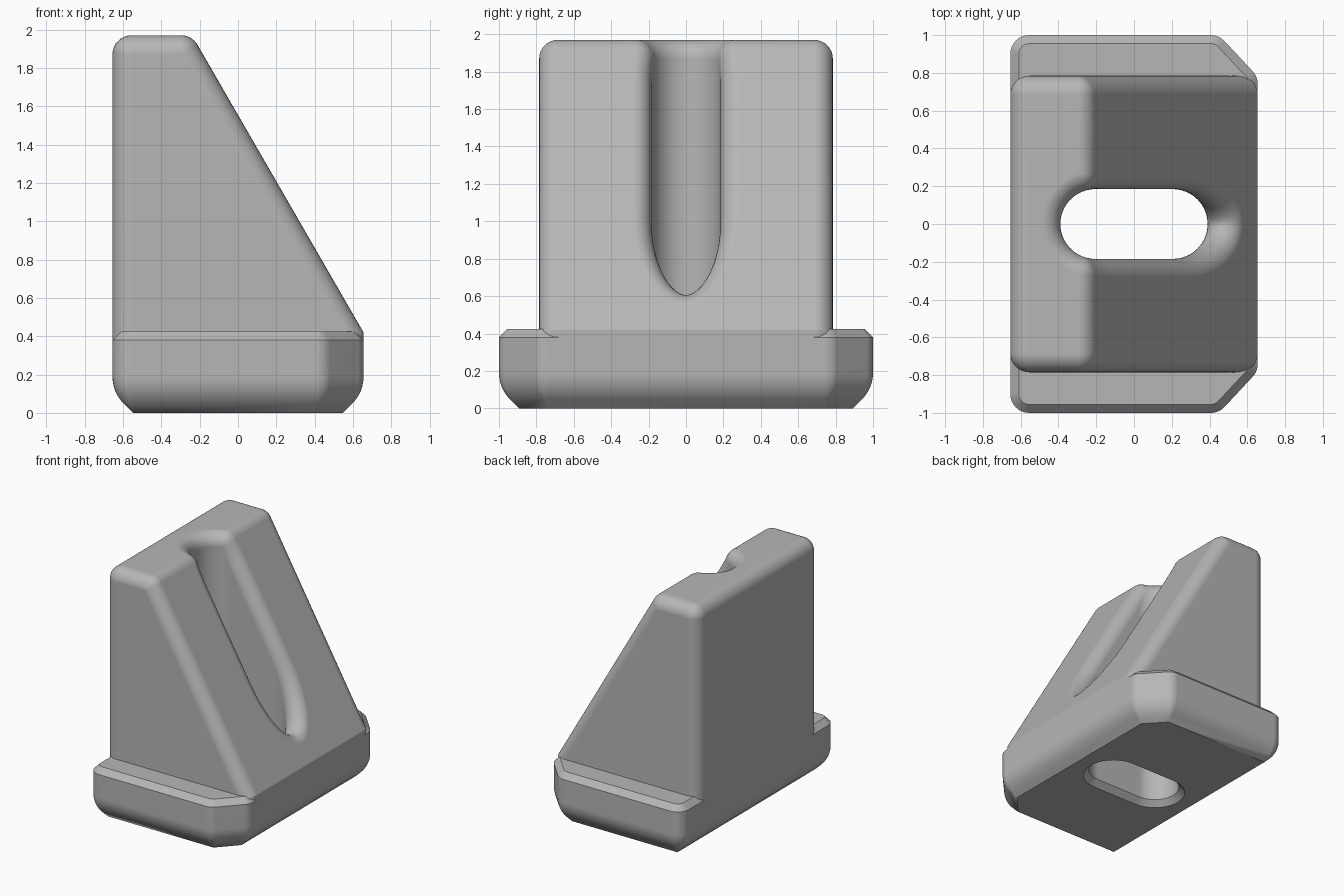
import bpy, bmesh
from math import sin, cos, tan, pi, radians, acos, atan2
from mathutils import Vector

cube = bpy.data.objects.get("Cube")
if cube:
    bpy.data.objects.remove(cube, do_unlink=True)

# Main sizes
HALF_X, WALL_Y, TOP_Z, KNEE_Z = 0.655, 0.785, 1.97, 0.42
SLOPE = radians(60)
R = 0.1                      # edge rounding
SLOT_R, SLOT_X = 0.185, 0.205
TOP_X = HALF_X - (TOP_Z - KNEE_Z) / tan(SLOPE)

grey = bpy.data.materials.new("Plain Grey")
grey.use_nodes = True
colour = (0.47, 0.47, 0.47, 1)
grey.diffuse_color = colour
grey.node_tree.nodes["Principled BSDF"].inputs["Base Color"].default_value = colour


def make_object(name, bm):
    bmesh.ops.remove_doubles(bm, verts=bm.verts, dist=0.0001)
    bmesh.ops.recalc_face_normals(bm, faces=bm.faces)
    mesh = bpy.data.meshes.new(name)
    bm.to_mesh(mesh)
    bm.free()
    mesh.materials.append(grey)
    obj = bpy.data.objects.new(name, mesh)
    bpy.context.collection.objects.link(obj)
    return obj


def outline(corners, inset, segs=8):
    """Counter-clockwise (x, y, radius) polygon, moved inward, corners rounded."""
    pts = []
    n = len(corners)
    for i in range(n):
        a, p, b = (Vector(corners[(i + k) % n][:2]) for k in (-1, 0, 1))
        d1, d2 = (p - a).normalized(), (b - p).normalized()
        n1, n2 = Vector((-d1.y, d1.x)), Vector((-d2.y, d2.x))
        bisect = (n1 + n2) / (1 + n1.dot(n2))
        r = max(corners[i][2] - inset, 0)
        centre = p + bisect * (inset + r)
        start = atan2(-n1.y, -n1.x)
        turn = acos(max(-1, min(1, n1.dot(n2))))
        for k in range(segs + 1):
            t = start + turn * k / segs
            pts.append(centre + r * Vector((cos(t), sin(t))))
    return pts


def loft(name, corners, levels, place):
    """Stack inset outlines at the given (level, inset) pairs."""
    bm = bmesh.new()
    rings = [[bm.verts.new(place(p, lv)) for p in outline(corners, d)] for lv, d in levels]
    n = len(rings[0])
    for lo, hi in zip(rings, rings[1:]):
        for i in range(n):
            j = (i + 1) % n
            bm.faces.new((lo[i], lo[j], hi[j], hi[i]))
    bm.faces.new(rings[0])
    bm.faces.new(rings[-1])
    return make_object(name, bm)


# Base foot: clipped corners, rounded underside, chamfered top rim
plan = [(-HALF_X, -1, R), (0.45, -1, R), (HALF_X, -0.78, R),
        (HALF_X, 0.78, R), (0.45, 1, R), (-HALF_X, 1, R)]
levels = [(0, 0.107)]
for k in range(6, -1, -1):
    t = radians(45) * k / 6
    levels.append((0.19 - 0.2 * sin(t), 0.2 * (1 - cos(t))))
levels += [(0.38, 0), (0.425, 0.045)]
block = loft("wedge_block", plan, levels, lambda p, z: (p.x, p.y, z))

# Sloped upright: rounded side profile with rounded flanks
profile = [(-HALF_X, 0.2, R), (HALF_X, 0.2, R), (HALF_X, KNEE_Z, 0),
           (TOP_X, TOP_Z, R), (-HALF_X, TOP_Z, R)]
half = [(WALL_Y - R * (1 - sin(t)), R * (1 - cos(t)))
        for t in (pi / 2 * k / 8 for k in range(9))]
flank = [(-y, d) for y, d in half[::-1]]
flank = [(-WALL_Y + R * (1 - cos(t)), R * (1 - sin(t)))
         for t in (pi / 2 * k / 8 for k in range(9))]
flank += [(-y, d) for y, d in flank[::-1]]
upright = loft("upright", profile, flank, lambda p, y: (p.x, y, p.y))

# Slot cutter: straight slot whose mouth flares into a rounded lip
UP = Vector((0, 0, 1))
SLANT = Vector((sin(SLOPE), 0, cos(SLOPE)))
bend_x = TOP_X - R * tan((pi / 2 - (pi / 2 - SLOPE)) / 2)
bend = acos((bend_x + SLOT_X) / (SLOT_R + R))


def slot_ring(side, angle, t):
    out = Vector((cos(angle), sin(angle), 0))
    axis = Vector((side * SLOT_X, 0, 0))
    c = axis + out * (SLOT_R + R)
    c.z = TOP_Z - R - max(0, c.x - bend_x) * tan(SLOPE)
    normal = UP.slerp(SLANT, t) if 0 < t < 1 else (SLANT if t else UP)
    pts = [axis + out * (SLOT_R + 0.065) - UP * 0.02, axis + out * SLOT_R + UP * 0.045]
    total = (-out).angle(normal)
    across = (normal + out * normal.dot(-out)).normalized()
    steps = 12
    for k in range(steps + 1):
        a = total * k / steps
        pts.append(c + (-out * cos(a) + across * sin(a)) * (R + 0.0003))
    side_normal = normal * 0.1
    pts.append(pts[-1] + side_normal)
    return pts


def spread(a, b, n):
    return [a + (b - a) * k / n for k in range(n + 1)]


steps = [(-1, a, 0) for a in spread(pi, bend, 10)]
steps += [(-1, bend, t) for t in spread(0, 1, 5)[1:]]
steps += [(-1, a, 1) for a in spread(bend, pi / 2, 4)[1:]]
steps += [(1, a, 1) for a in spread(pi / 2, 0, 14)]

bm = bmesh.new()
sides = []
for sign in (1, -1):
    sides.append([[bm.verts.new((p.x, sign * p.y, p.z)) for p in slot_ring(*s)] for s in steps])
for rings in sides:
    for a, b in zip(rings, rings[1:]):
        for j in range(len(a) - 1):
            bm.faces.new((a[j], b[j], b[j + 1], a[j + 1]))
for j in (0, -1):
    for i in range(len(steps) - 1):
        bm.faces.new((sides[0][i][j], sides[0][i + 1][j], sides[1][i + 1][j], sides[1][i][j]))
bmesh.ops.remove_doubles(bm, verts=bm.verts, dist=0.0001)
bmesh.ops.dissolve_degenerate(bm, edges=bm.edges, dist=0.0001)
slot = make_object("slot_cutter", bm)

# Join the parts and cut the slot
bpy.context.view_layer.objects.active = block
block.select_set(True)
for tool, operation in ((upright, 'UNION'), (slot, 'DIFFERENCE')):
    tool.hide_render = True
    mod = block.modifiers.new(operation.title(), 'BOOLEAN')
    mod.operation, mod.solver, mod.object = operation, 'EXACT', tool
    bpy.ops.object.modifier_apply(modifier=mod.name)
    bpy.data.objects.remove(tool, do_unlink=True)

# Smooth rounded areas, crisp flats
bpy.ops.object.shade_smooth_by_angle(angle=radians(25))
weighted = block.modifiers.new("Crisp Flats", 'WEIGHTED_NORMAL')
weighted.keep_sharp = True
